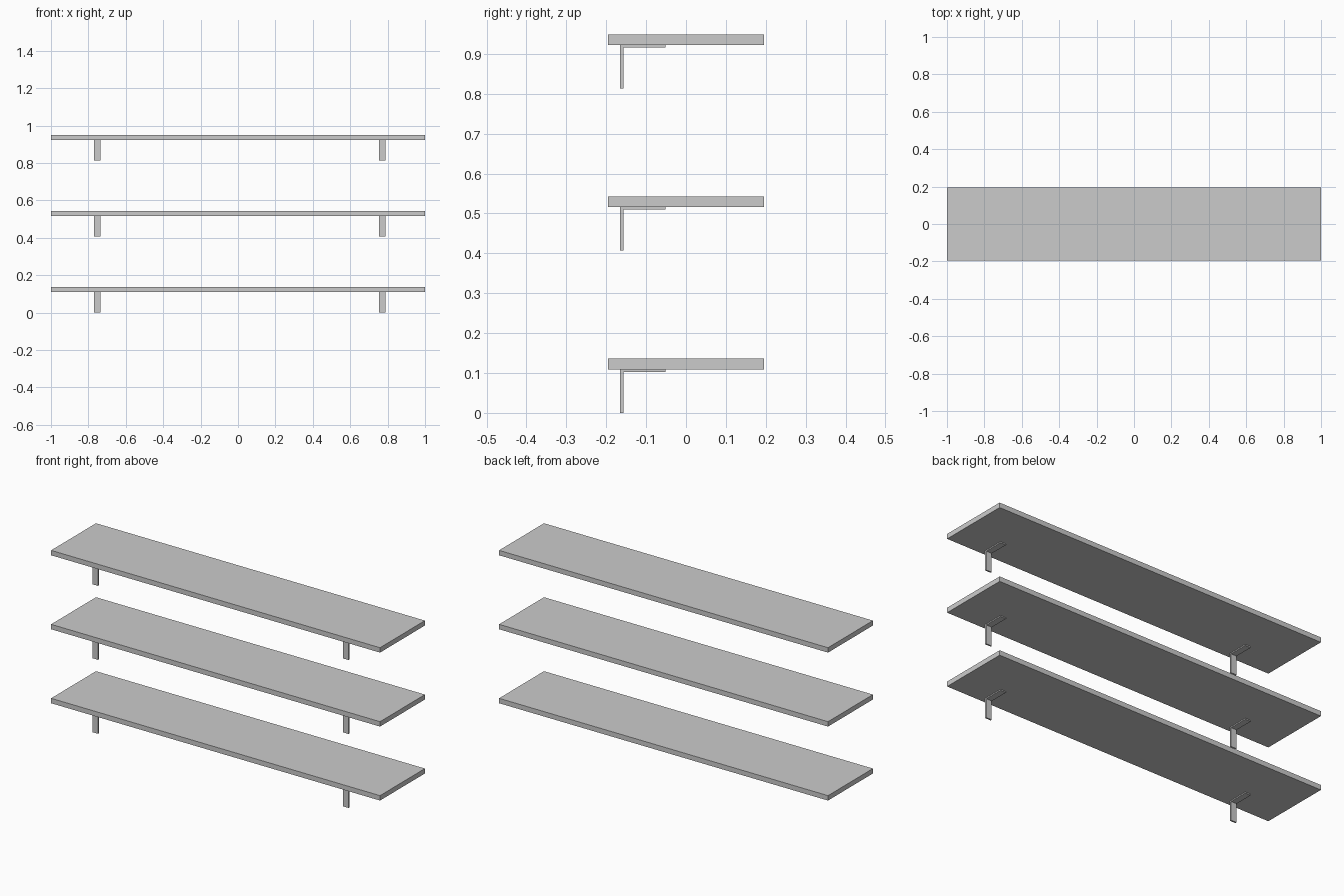
import bpy
import bmesh
from mathutils import Vector

cube = bpy.data.objects.get("Cube")
if cube:
    bpy.data.objects.remove(cube, do_unlink=True)

grey = bpy.data.materials.new("plain_grey")
grey.use_nodes = True
colour = (0.6, 0.6, 0.6, 1)
grey.diffuse_color = colour
grey.node_tree.nodes["Principled BSDF"].inputs["Base Color"].default_value = colour


def extrude_profile(name, profile, x0, x1):
    """Sweep a closed (y, z) profile along x from x0 to x1."""
    bm = bmesh.new()
    face = bm.faces.new([bm.verts.new((x0, y, z)) for y, z in profile])
    swept = bmesh.ops.extrude_face_region(bm, geom=[face], use_keep_orig=True)
    verts = [v for v in swept["geom"] if isinstance(v, bmesh.types.BMVert)]
    bmesh.ops.translate(bm, verts=verts, vec=Vector((x1 - x0, 0, 0)))
    bmesh.ops.recalc_face_normals(bm, faces=bm.faces)
    mesh = bpy.data.meshes.new(name)
    bm.to_mesh(mesh)
    bm.free()
    mesh.materials.append(grey)
    obj = bpy.data.objects.new(name, mesh)
    bpy.context.collection.objects.link(obj)
    return obj


SPACING = 0.4065
UNDERSIDE, THICKNESS, HALF_DEPTH = 0.109, 0.027, 0.195
BRACKET_WIDTH = 0.034

for level, label in enumerate(("lower", "middle", "upper")):
    base = level * SPACING
    under = base + UNDERSIDE
    top = under + THICKNESS

    # Shelf board
    board = [(-HALF_DEPTH, under), (HALF_DEPTH, under),
             (HALF_DEPTH, top), (-HALF_DEPTH, top)]
    extrude_profile(label + "_shelf_board", board, -1, 1)

    # L-shaped brackets hanging under the board
    bracket = [(-0.165, base), (-0.157, base), (-0.157, under - 0.006),
               (-0.052, under - 0.006), (-0.052, under), (-0.165, under)]
    for side, x in (("right", -0.77), ("left", 0.754)):
        extrude_profile(f"{label}_{side}_bracket", bracket, x, x + BRACKET_WIDTH)
